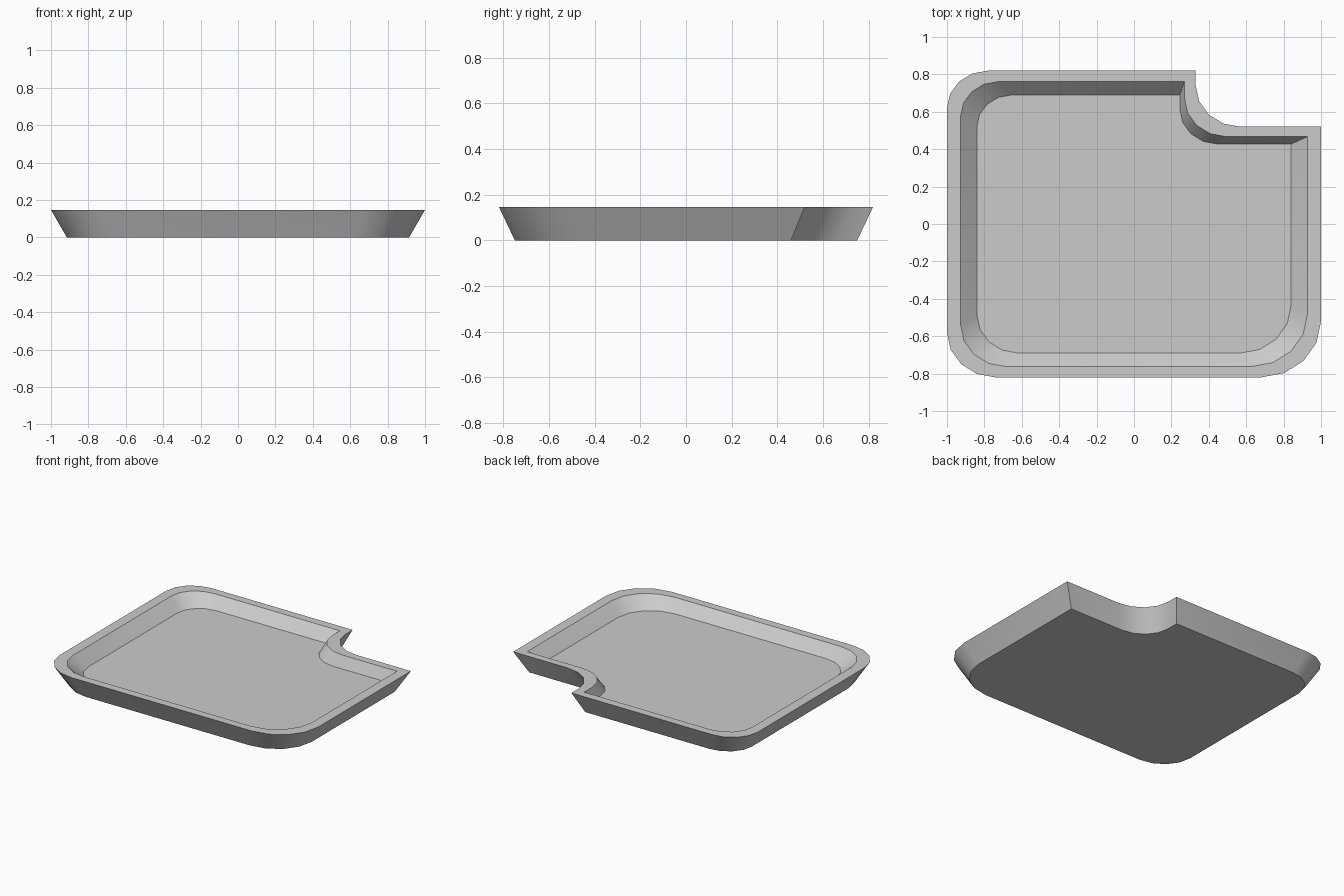
import bpy, bmesh
from math import sin, cos, pi

if "Cube" in bpy.data.objects:
    bpy.data.objects.remove(bpy.data.objects["Cube"])

STEPS = 4


def arc(cx, cy, rx, ry, start, end):
    """Points on an elliptical arc, angles in quarter turns."""
    turns = [start + (end - start) * i / STEPS for i in range(STEPS + 1)]
    return [(cx + rx * cos(t * pi / 2), cy + ry * sin(t * pi / 2)) for t in turns]


def outline(w, d, notch_x, notch_y, k):
    """Counter-clockwise tray outline; k scales the corner radii."""
    pts = arc(-w + .22 * k, d - .20 * k, .22 * k, .20 * k, 1, 2)        # back right
    pts += arc(-w + .26 * k, -d + .24 * k, .26 * k, .24 * k, 2, 3)      # front right
    pts += arc(w - .32 * k, -d + .30 * k, .32 * k, .30 * k, 3, 4)       # front left
    pts += [(w, notch_y)]
    pts += arc(notch_x + .24 * k, notch_y + .22 * k, .24 * k, .22 * k, 3, 2)  # notch
    pts += [(notch_x, d)]
    return pts


# Underside, outer lip, inner lip and tray floor
rings = [
    (outline(.915, .75, .27, .46, .92), 0),
    (outline(1, .82, .33, .52, 1), .147),
    (outline(.927, .762, .27, .467, .93), .147),
    (outline(.84, .69, .245, .427, .85), .07),
]

bm = bmesh.new()
loops = [[bm.verts.new((x, y, z)) for x, y in pts] for pts, z in rings]
for low, high in zip(loops, loops[1:]):
    for i in range(len(low)):
        j = (i + 1) % len(low)
        bm.faces.new((low[i], low[j], high[j], high[i]))
bm.faces.new(loops[0][::-1])
bm.faces.new(loops[-1])
bm.normal_update()

mesh = bpy.data.meshes.new("tray")
bm.to_mesh(mesh)
bm.free()
tray = bpy.data.objects.new("tray", mesh)
bpy.context.collection.objects.link(tray)

# Plain grey finish
grey = bpy.data.materials.new("light grey")
grey.use_nodes = True
colour = (.6, .6, .6, 1)
grey.diffuse_color = colour
grey.node_tree.nodes["Principled BSDF"].inputs["Base Color"].default_value = colour
mesh.materials.append(grey)

# Smooth rounded corners, crisp rims
bpy.context.view_layer.objects.active = tray
tray.select_set(True)
bpy.ops.object.shade_smooth_by_angle(angle=pi / 6)
